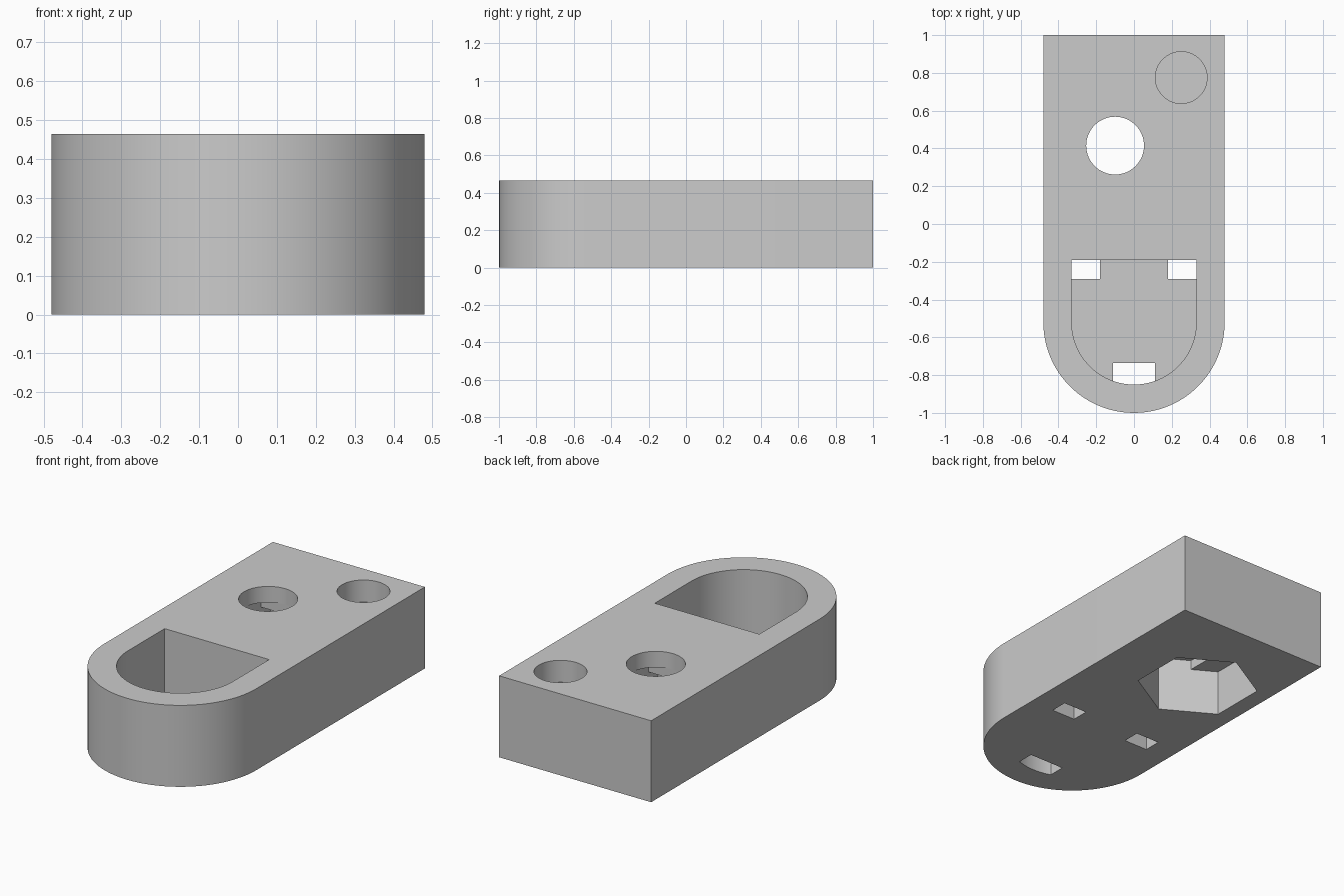
import bpy, bmesh
from math import sin, cos, pi, radians

H = 0.465            # body height
FLOOR = 0.08         # pocket floor thickness
ARC_Y = -0.52        # centre of the rounded end
BOLT = (-0.1, 0.415)
BOLT_R = 0.153
NUT_R = 0.326
NUT_TOP = 0.264
STEP = 0.055

cube = bpy.data.objects.get("Cube")
if cube:
    bpy.data.objects.remove(cube, do_unlink=True)

grey = bpy.data.materials.new("light_grey")
grey.use_nodes = True
colour = (0.6, 0.6, 0.6, 1)
grey.diffuse_color = colour
grey.node_tree.nodes["Principled BSDF"].inputs["Base Color"].default_value = colour


def prism(name, outline, z0, z1):
    """Extrude a closed outline from z0 to z1."""
    bm = bmesh.new()
    base = bm.faces.new([bm.verts.new((x, y, z0)) for x, y in outline])
    top = bmesh.ops.extrude_face_region(bm, geom=[base])["geom"]
    verts = [v for v in top if isinstance(v, bmesh.types.BMVert)]
    bmesh.ops.translate(bm, verts=verts, vec=(0, 0, z1 - z0))
    bmesh.ops.recalc_face_normals(bm, faces=bm.faces)
    mesh = bpy.data.meshes.new(name)
    bm.to_mesh(mesh)
    bm.free()
    mesh.materials.append(grey)
    obj = bpy.data.objects.new(name, mesh)
    bpy.context.collection.objects.link(obj)
    return obj


def ring(centre, r, n, start=0.0):
    return [(centre[0] + r * cos(start + 2 * pi * i / n),
             centre[1] + r * sin(start + 2 * pi * i / n)) for i in range(n)]


def rect(x0, x1, y0, y1):
    return [(x0, y0), (x1, y0), (x1, y1), (x0, y1)]


def round_end(r, back, n=48):
    """Straight back edge with a half circle at the front."""
    arc = [(r * cos(pi + pi * i / n), ARC_Y + r * sin(pi + pi * i / n))
           for i in range(n + 1)]
    return arc + [(r, back), (-r, back)]


def combine(target, tool, operation="DIFFERENCE"):
    """Apply a boolean and discard the tool."""
    mod = target.modifiers.new("cut", "BOOLEAN")
    mod.operation = operation
    mod.solver = "EXACT"
    mod.object = tool
    bpy.context.view_layer.objects.active = target
    bpy.ops.object.modifier_apply(modifier=mod.name)
    bpy.data.objects.remove(tool, do_unlink=True)


body = prism("body", round_end(0.48, 1.0), 0, H)

# Rounded pocket
combine(body, prism("pocket", round_end(0.33, -0.19), FLOOR, H + 0.1))

# Slots through the pocket floor
for side in (-1, 1):
    xs = sorted((side * 0.18, side * 0.33))
    combine(body, prism("corner_slot", rect(*xs, -0.29, -0.19), -0.1, FLOOR + 0.05))
front_slot = prism("front_slot", round_end(0.33, -0.19), -0.1, FLOOR + 0.05)
combine(front_slot, prism("slot_limit", rect(-0.11, 0.11, -0.95, -0.735), -0.2, 0.3),
        "INTERSECT")
combine(body, front_slot)

# Bolt hole with a hexagonal nut recess and two stepped layers above it
bx, by = BOLT
w = BOLT_R
k = NUT_R - w / 3 ** 0.5
channel = [(w, -k), (w, k), (0, NUT_R), (-w, k), (-w, -k), (0, -NUT_R)]
combine(body, prism("nut_recess", ring(BOLT, NUT_R, 6, radians(30)), -0.1, NUT_TOP))
combine(body, prism("nut_channel", [(bx + x, by + y) for x, y in channel],
                    NUT_TOP - 0.1, NUT_TOP + STEP))
combine(body, prism("square_step", rect(bx - w, bx + w, by - w, by + w),
                    NUT_TOP, NUT_TOP + 2 * STEP))
combine(body, prism("bolt_hole", ring(BOLT, w, 64), NUT_TOP, H + 0.1))

# Shallow blind hole near the back corner
combine(body, prism("blind_hole", ring((0.25, 0.775), 0.137, 64), H - 0.125, H + 0.1))

# Smooth curved walls, crisp edges
bpy.ops.object.select_all(action="DESELECT")
body.select_set(True)
bpy.context.view_layer.objects.active = body
bpy.ops.object.shade_smooth_by_angle(angle=radians(30))
